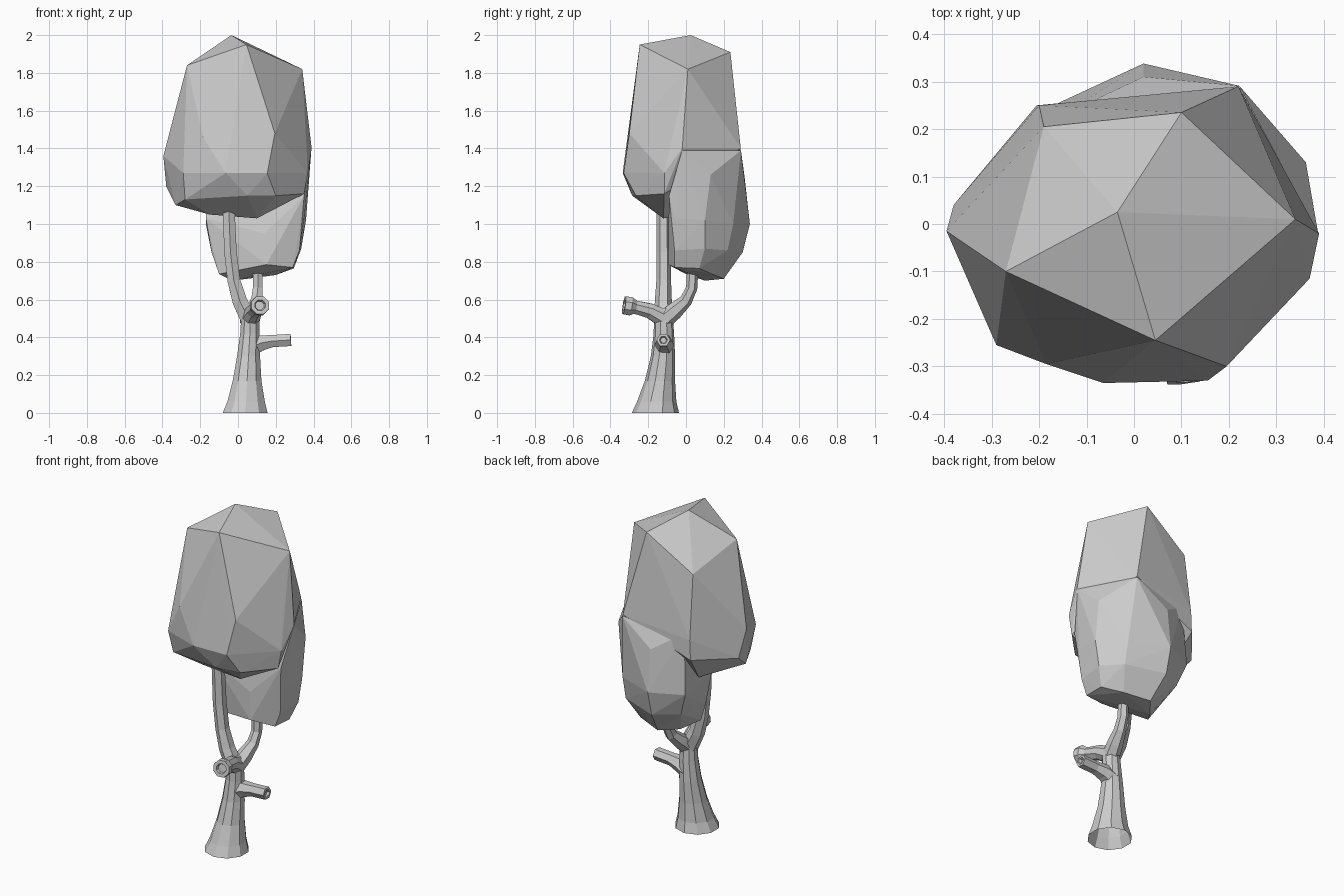
import bpy, bmesh, math
from mathutils import Vector

if "Cube" in bpy.data.objects:
    bpy.data.objects.remove(bpy.data.objects["Cube"])


def finish(bm, name):
    me = bpy.data.meshes.new(name)
    bm.to_mesh(me)
    bm.free()
    ob = bpy.data.objects.new(name, me)
    bpy.context.collection.objects.link(ob)
    return ob


def hull(name, pts):
    """Faceted convex clump from corner points."""
    bm = bmesh.new()
    for p in pts:
        bm.verts.new(p)
    bmesh.ops.convex_hull(bm, input=bm.verts[:])
    loose = [v for v in bm.verts if not v.link_faces]
    bmesh.ops.delete(bm, geom=loose, context='VERTS')
    bmesh.ops.recalc_face_normals(bm, faces=bm.faces[:])
    return finish(bm, name)


def limb(name, path, sides=8, level=False, cut_end=False):
    """Tapered tube through (x, y, z, radius) points."""
    bm = bmesh.new()
    pts = [Vector(p[:3]) for p in path]
    rings = []
    for i, p in enumerate(pts):
        t = pts[min(i + 1, len(pts) - 1)] - pts[max(i - 1, 0)]
        t = Vector((0, 0, 1)) if level else t.normalized()
        ref = Vector((1, 0, 0)) if abs(t.x) < 0.8 else Vector((0, 0, 1))
        u = (ref - t * ref.dot(t)).normalized()
        v = t.cross(u)
        ring = []
        for k in range(sides):
            a = 2 * math.pi * (k + 0.5) / sides
            ring.append(bm.verts.new(p + path[i][3] * (u * math.cos(a) + v * math.sin(a))))
        rings.append(ring)
    for a, b in zip(rings, rings[1:]):
        for k in range(sides):
            j = (k + 1) % sides
            bm.faces.new((a[k], a[j], b[j], b[k]))
    cap = bm.faces.new(rings[-1])
    # sawn end: a rim around a shallow hollow
    if cut_end:
        bm.normal_update()
        bmesh.ops.inset_region(bm, faces=[cap], thickness=path[-1][3] * 0.4)
        bm.normal_update()
        bmesh.ops.inset_region(bm, faces=[cap], thickness=0.006, depth=-0.015)
    return finish(bm, name)


# Upper crown
upper = hull("crown", [
    (-.035, .025, 2.0), (.045, -.245, 1.95), (.34, .01, 1.82),
    (.1, .235, 1.91), (-.27, -.1, 1.84), (-.19, .205, 1.72),
    (-.185, -.295, 1.46), (.195, -.3, 1.48), (-.395, -.015, 1.36),
    (.39, -.02, 1.40), (.22, .29, 1.40), (-.2, .25, 1.34),
    (-.29, -.255, 1.27), (-.065, -.335, 1.27), (.155, -.33, 1.27),
    (.37, -.115, 1.27), (-.38, .04, 1.2), (-.205, .25, 1.22),
    (-.33, -.1, 1.1), (-.28, -.22, 1.13), (.05, -.285, 1.15),
    (.2, -.265, 1.15), (.35, -.115, 1.16), (-.17, .12, 1.06),
    (-.15, -.12, 1.05), (.1, -.12, 1.03)])

# Lower rear crown, reaching up into the upper one and merged with it
lower = hull("lower_crown", [
    (.388, -.02, 1.39), (.222, .291, 1.39), (-.15, .23, 1.36),
    (.362, .13, 1.26), (.02, .31, 1.25), (.35, -.09, 1.15),
    (-.17, 0, 1.03), (-.17, .25, 1.0), (.02, .338, 1.0), (.25, .25, 1.0),
    (.36, .1, 1.02), (.14, -.085, .95), (.35, -.055, 1.03),
    (-.14, .01, .85), (.145, -.085, .84), (.335, .1, .87),
    (.325, -.06, .86), (.02, .3, .85), (-.12, .22, .86), (.25, .22, .86),
    (-.1, .0, .735), (.15, -.095, .785), (.29, -.06, .77),
    (.295, .07, .765), (.05, .2, .71), (.2, .15, .73), (-.03, .1, .70)])
union = upper.modifiers.new("merge", 'BOOLEAN')
union.operation = 'UNION'
union.solver = 'EXACT'
union.object = lower
bpy.context.view_layer.objects.active = upper
bpy.ops.object.modifier_apply(modifier=union.name)
bpy.data.objects.remove(lower)

# Trunk, flared and open at the foot
limb("trunk", [(.038, -.162, 0, .125), (.043, -.155, .06, .104),
               (.048, -.138, .17, .08), (.056, -.122, .3, .064),
               (.063, -.117, .42, .054), (.065, -.12, .51, .05),
               (.065, -.12, .555, .03)], sides=10, level=True)

# Branches carrying the crown
limb("front_branch", [(.06, -.12, .49, .05), (.01, -.12, .59, .045),
                      (-.022, -.118, .7, .039), (-.04, -.118, .85, .038),
                      (-.05, -.12, 1.1, .036)], sides=6)
limb("rear_branch", [(.065, -.13, .48, .05), (.085, -.06, .54, .045),
                     (.1, .0, .595, .034), (.105, .03, .66, .03),
                     (.105, .035, .75, .03)], sides=6)

# Sawn-off stubs
limb("front_stub", [(.06, -.1, .49, .055), (.085, -.19, .54, .043),
                    (.105, -.27, .56, .038), (.112, -.295, .565, .053),
                    (.117, -.328, .57, .051)], sides=8, cut_end=True)
limb("side_stub", [(.055, -.115, .34, .055), (.12, -.115, .37, .048),
                   (.18, -.118, .38, .037), (.28, -.12, .386, .037)],
     sides=6, cut_end=True)
